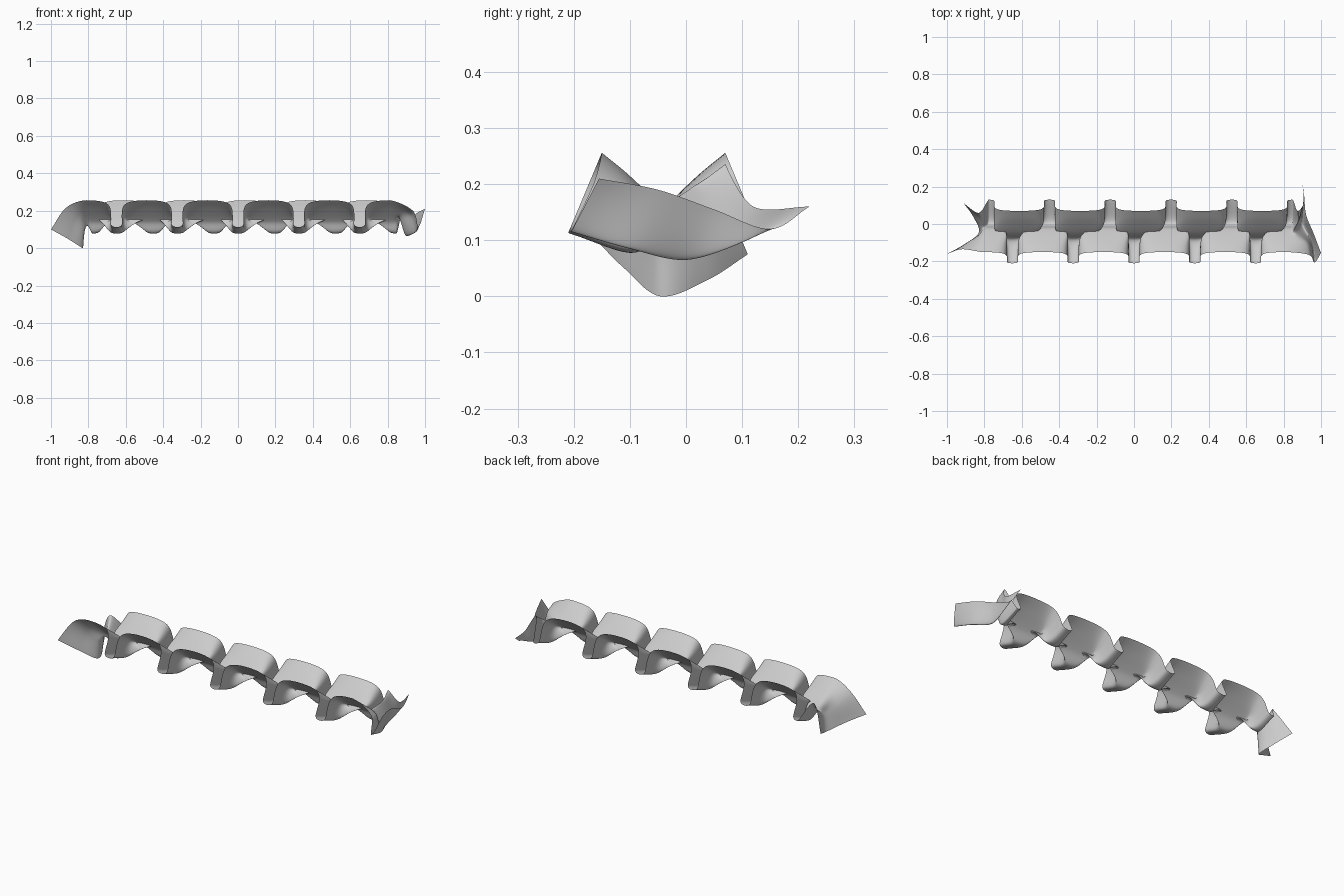
import bpy, math
from mathutils import Vector

if "Cube" in bpy.data.objects:
    bpy.data.objects.remove(bpy.data.objects["Cube"])

NV = 36          # steps across the ribbon
PER = 64         # steps per pleat
P = 0.325        # pleat spacing
YC = -0.04       # gathered seam line


def spline(pts, t):
    """Catmull-Rom through pts, t in 0..1"""
    n = len(pts) - 1
    f = min(max(t, 0) * n, n - 1e-6)
    i = int(f)
    f -= i
    b, c = pts[i], pts[i + 1]
    a = pts[i - 1] if i > 0 else b * 2 - c
    d = pts[i + 2] if i + 2 <= n else c * 2 - b
    return 0.5 * (2 * b + (c - a) * f + (2 * a - 5 * b + 4 * c - d) * f * f
                  + (3 * b - a - 3 * c + d) * f ** 3)


# cross profile (y, z) where the front edge arches up and the back edge dips
PROFILE = [Vector(p) for p in
           ((-.11, .256), (-.055, .21), (.012, .142), (.05, .078), (.17, .113))]


def pleat_row(turn):
    """One cross line of the pleated middle; whole turns = front arch centres"""
    ph = turn * 2 * math.pi
    s = 0.5 + 0.5 * math.tanh(1.1 * math.cos(ph)) / math.tanh(1.1)
    row = []
    for j in range(NV + 1):
        t = j / NV
        v = 2 * t - 1
        a, b = spline(PROFILE, t), spline(PROFILE, 1 - t)
        y = s * a.x - (1 - s) * b.x
        z = s * a.y + (1 - s) * b.y
        g = math.tanh(3 * v)
        amp = 0.056 - 0.003 * v * v
        # lobes balloon sideways near the seam
        lobe = 0.025 + 0.03 * math.exp(-(v / 0.42) ** 2)
        x = ((turn - 0.5) * P + 0.018 + 0.018 * g - amp * g * math.sin(ph)
             + lobe * math.sin(2 * ph))
        row.append(Vector((x, YC + y, z)))
    return row


def guide_row(pts):
    pts = [Vector(p) for p in pts]
    return [spline(pts, j / NV) for j in range(NV + 1)]


def patch(ctrl, first, last, steps):
    """Rows blended through control rows, between indices first and last"""
    n = len(ctrl) - 1
    out = []
    for k in range(steps):
        t = (first + (last - first) * k / (steps - 1)) / n
        out.append([spline([r[j] for r in ctrl], t) for j in range(NV + 1)])
    return out


# pleated middle
T0, T1 = -2, 3
middle = [pleat_row(T0 + k / PER) for k in range((T1 - T0) * PER + 1)]

# loose left tail
left = patch([
    guide_row([(-1, -.16, .1), (-.91, -.11, .05), (-.83, -.045, 0), (-.86, .04, .03), (-.91, .11, .075)]),
    guide_row([(-.92, -.135, .215), (-.87, -.09, .15), (-.82, -.045, .1), (-.82, .02, .15), (-.83, .06, .2)]),
    middle[0], middle[PER // 6]], 0, 2, 40)

# loose right tail
right = patch([
    middle[-1 - PER // 6], middle[-1],
    guide_row([(.935, -.165, .2), (.92, -.1, .18), (.86, -.04, .165), (.88, .02, .2), (.875, .07, .235)]),
    guide_row([(.965, -.205, .115), (.95, -.1, .085), (.9, 0, .065), (.9, .08, .1), (.91, .12, .16)]),
    guide_row([(1, -.155, .21), (.96, -.05, .19), (.92, .05, .155), (.91, .15, .12), (.9, .22, .16)])],
    1, 4, 50)

# ribbon mesh
rows = left[:-1] + middle + right[1:]
W = NV + 1
faces = [(i * W + j, (i + 1) * W + j, (i + 1) * W + j + 1, i * W + j + 1)
         for i in range(len(rows) - 1) for j in range(NV)]
mesh = bpy.data.meshes.new("pleated_ribbon")
mesh.from_pydata([p for r in rows for p in r], [], faces)
mesh.polygons.foreach_set("use_smooth", [True] * len(faces))
mesh.update()
ribbon = bpy.data.objects.new("pleated_ribbon", mesh)
bpy.context.collection.objects.link(ribbon)
